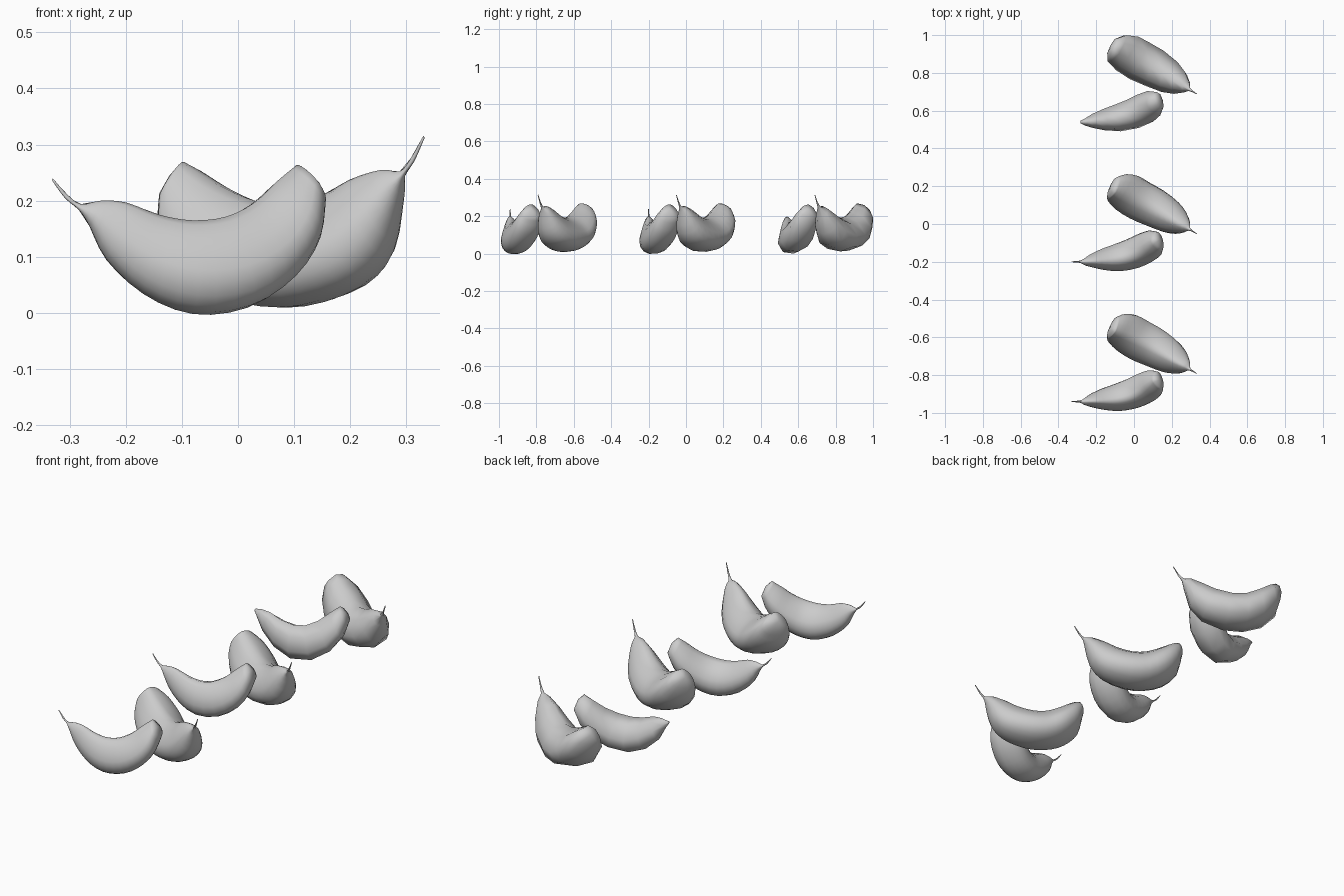
import bpy, bmesh, math
from mathutils import Vector

if "Cube" in bpy.data.objects:
    bpy.data.objects.remove(bpy.data.objects["Cube"], do_unlink=True)

# One plain grey for everything
grey = bpy.data.materials.new("plain_grey")
grey.use_nodes = True
colour = (0.6, 0.6, 0.6, 1)
grey.diffuse_color = colour
grey.node_tree.nodes["Principled BSDF"].inputs["Base Color"].default_value = colour

# Stations from stem to blunt end: ridge x y z, belly x y z, half width
FRONT_CLOVE = [
    (-.33, -.2, .24, -.332, -.2, .237, .002),
    (-.305, -.2, .212, -.308, -.2, .204, .004),
    (-.28, -.2, .194, -.284, -.2, .184, .007),
    (-.245, -.2, .2, -.265, -.2, .155, .02),
    (-.2, -.2, .197, -.235, -.19, .095, .037),
    (-.14, -.2, .175, -.17, -.177, .035, .058),
    (-.08, -.195, .165, -.085, -.165, 0, .074),
    (-.02, -.18, .172, .005, -.14, .011, .082),
    (.03, -.15, .197, .08, -.11, .06, .083),
    (.07, -.115, .235, .13, -.09, .125, .073),
    (.105, -.085, .264, .153, -.085, .195, .046),
]
BACK_CLOVE = [
    (.33, -.05, .315, .332, -.052, .312, .002),
    (.308, -.038, .276, .314, -.04, .27, .004),
    (.288, -.027, .252, .296, -.028, .242, .009),
    (.255, -.01, .255, .29, -.015, .195, .034),
    (.2, .02, .238, .268, 0, .105, .066),
    (.15, .05, .21, .215, .03, .045, .09),
    (.09, .085, .192, .12, .085, .012, .105),
    (.03, .115, .2, .03, .13, .016, .11),
    (-.03, .14, .225, -.04, .18, .05, .108),
    (-.08, .16, .255, -.095, .213, .115, .088),
    (-.1, .175, .269, -.125, .205, .19, .058),
]


def refine(stations, steps):
    """Smooth interpolation between neighbouring stations."""
    last = len(stations) - 1
    out = []
    for i in range(last):
        a, b, c, d = (stations[min(max(i + k, 0), last)] for k in (-1, 0, 1, 2))
        for s in range(steps):
            t = s / steps
            out.append([q + t / 2 * (r - p + t * (2 * p - 5 * q + 4 * r - w
                        + t * (3 * (q - r) + w - p)))
                        for p, q, r, w in zip(a, b, c, d)])
    return out + [list(stations[last])]


def bend(value, power):
    return math.copysign(abs(value) ** power, value)


def clove(name, stations, cap, sides, steps, offset):
    rows = refine(stations, steps)
    tops = [Vector(r[:3]) for r in rows]
    bellies = [Vector(r[3:6]) for r in rows]
    mids = [(t + b) / 2 for t, b in zip(tops, bellies)]
    bm = bmesh.new()
    rings = []
    for i, row in enumerate(rows):
        tangent = mids[min(i + 1, len(mids) - 1)] - mids[max(i - 1, 0)]
        side = (bellies[i] - tops[i]).cross(tangent).normalized() * row[6]
        centre = tops[i].lerp(bellies[i], .58)
        ring = []
        for k in range(sides):
            angle = math.tau * k / sides
            up, across = math.cos(angle), math.sin(angle)
            # Wedge towards the ridge, full and round towards the belly
            power = 1.3 if up > 0 else .87
            spine = (tops[i] if up > 0 else bellies[i]) - centre
            ring.append(bm.verts.new(centre + spine * abs(up) ** power
                                     + side * bend(across, power)))
        rings.append(ring)
    for a, b in zip(rings, rings[1:]):
        for k in range(sides):
            n = (k + 1) % sides
            bm.faces.new((a[k], a[n], b[n], b[k]))
    # Closed stem tip and domed blunt end
    bm.faces.new(rings[0])
    pole = bm.verts.new(cap)
    for k in range(sides):
        bm.faces.new((rings[-1][k], rings[-1][(k + 1) % sides], pole))
    bmesh.ops.recalc_face_normals(bm, faces=bm.faces)
    mesh = bpy.data.meshes.new(name)
    bm.to_mesh(mesh)
    bm.free()
    mesh.materials.append(grey)
    mesh.shade_smooth()
    obj = bpy.data.objects.new(name, mesh)
    obj.location.y = offset
    bpy.context.collection.objects.link(obj)


# Three pairs in a row, from fine to coarse
SPACING = .74
for label, row, sides, steps in (("fine", -1, 20, 3), ("medium", 0, 14, 2),
                                 ("coarse", 1, 8, 1)):
    # The coarse front clove has lost its stem
    front = FRONT_CLOVE[2:] if label == "coarse" else FRONT_CLOVE
    clove(label + "_front_clove", front, (.137, -.083, .236),
          sides, steps, row * SPACING)
    clove(label + "_back_clove", BACK_CLOVE, (-.127, .19, .236),
          sides, steps, row * SPACING)
